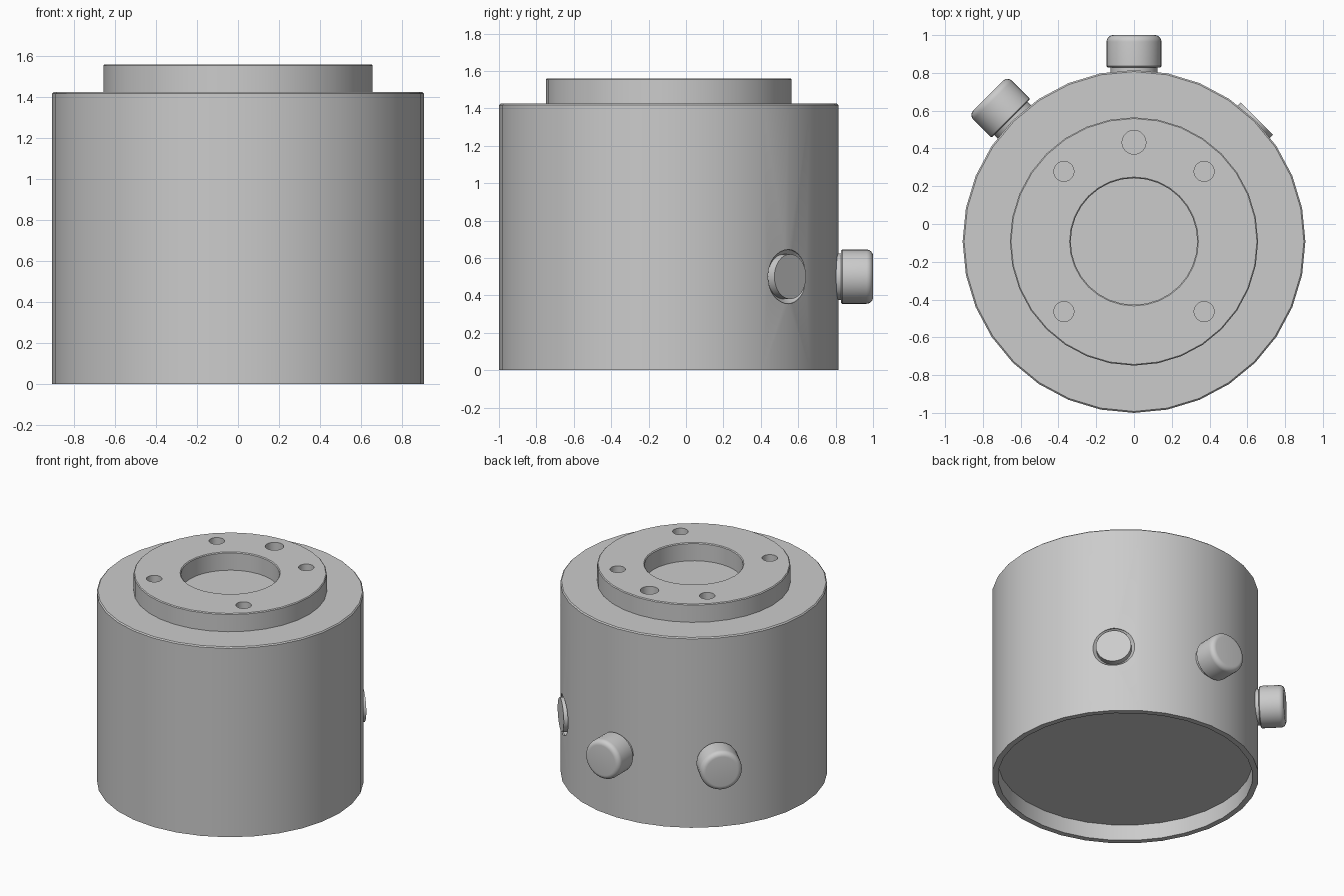
import bpy, bmesh, math
from mathutils import Matrix, Vector

if "Cube" in bpy.data.objects:
    bpy.data.objects.remove(bpy.data.objects["Cube"])

CENTRE = Vector((0, -0.0925, 0))
PORT_Z = 0.5
BODY_TOP = 1.425

grey = bpy.data.materials.new("light grey")
grey.use_nodes = True
grey.diffuse_color = (0.6, 0.6, 0.6, 1)
grey.node_tree.nodes["Principled BSDF"].inputs["Base Color"].default_value = (0.6, 0.6, 0.6, 1)


def lathe(name, profile, matrix, sides=32, ring=False):
    """Spin (radius, height) points about local z; a ring profile closes on itself."""
    bm = bmesh.new()
    verts = [bm.verts.new((r, 0, z)) for r, z in profile]
    pairs = list(zip(verts, verts[1:])) + ([(verts[-1], verts[0])] if ring else [])
    edges = [bm.edges.new(p) for p in pairs]
    bmesh.ops.spin(bm, geom=verts + edges, cent=(0, 0, 0), axis=(0, 0, 1),
                   angle=math.tau, steps=sides, use_merge=True)
    bmesh.ops.remove_doubles(bm, verts=bm.verts, dist=1e-5)
    bmesh.ops.recalc_face_normals(bm, faces=bm.faces)
    mesh = bpy.data.meshes.new(name)
    bm.to_mesh(mesh)
    bm.free()
    mesh.materials.append(grey)
    obj = bpy.data.objects.new(name, mesh)
    obj.matrix_world = matrix
    bpy.context.collection.objects.link(obj)
    return obj


def activate(obj):
    bpy.ops.object.select_all(action='DESELECT')
    obj.select_set(True)
    bpy.context.view_layer.objects.active = obj


def cut(obj, cutter):
    mod = obj.modifiers.new("cut", 'BOOLEAN')
    mod.operation, mod.solver, mod.object = 'DIFFERENCE', 'EXACT', cutter
    activate(obj)
    bpy.ops.object.modifier_apply(modifier=mod.name)
    bpy.data.objects.remove(cutter)


def port_matrix(degrees):
    """Local z points radially outward at port height."""
    return (Matrix.Translation(CENTRE + Vector((0, 0, PORT_Z)))
            @ Matrix.Rotation(math.radians(degrees), 4, 'Z')
            @ Matrix.Rotation(math.pi / 2, 4, 'Y'))


upright = Matrix.Translation(CENTRE)

# Housing with a shallow recess underneath
housing = lathe("housing", [(0, 0.12), (0.867, 0.12), (0.867, 0), (0.9075, 0),
                            (0.9075, BODY_TOP - 0.008), (0.8995, BODY_TOP), (0, BODY_TOP)], upright)

# Raised flange with a central bore
flange = lathe("top_flange", [(0.335, BODY_TOP), (0.657, BODY_TOP), (0.657, 1.554), (0.651, 1.56),
                              (0.341, 1.56), (0.335, 1.554)], upright, ring=True)

# Bolt holes, with a larger locating hole at the back
for degrees, radius in [(45, 0.053), (90, 0.063), (135, 0.053), (225, 0.053), (315, 0.053)]:
    offset = Matrix.Rotation(math.radians(degrees), 4, 'Z') @ Vector((0.525, 0, 0))
    cut(flange, lathe("hole_cutter", [(0, 1.3), (radius, 1.3), (radius, 1.7), (0, 1.7)],
                      Matrix.Translation(CENTRE + offset)))

# Countersunk port with an uncapped stem
cut(housing, lathe("port_cutter", [(0, 0.87), (0.12, 0.87), (0.145, 0.896), (0.145, 1.0), (0, 1.0)],
                   port_matrix(45)))
parts = [housing, flange,
         lathe("open_port_stem", [(0, 0.86), (0.12, 0.86), (0.12, 0.919), (0, 0.919)], port_matrix(45))]

# Two capped knobs with rounded ends
fillet = [(0.11 + 0.035 * math.cos(a), 1.0575 + 0.035 * math.sin(a))
          for a in (math.radians(15 * i) for i in range(7))]
for name, degrees in [("back_knob", 90), ("back_right_knob", 135)]:
    parts.append(lathe(name, [(0, 0.86), (0.125, 0.86), (0.125, 0.922), (0.139, 0.922),
                              (0.145, 0.928)] + fillet + [(0, 1.0925)], port_matrix(degrees)))

for part in parts:
    activate(part)
    bpy.ops.object.shade_smooth_by_angle(angle=math.radians(30))
